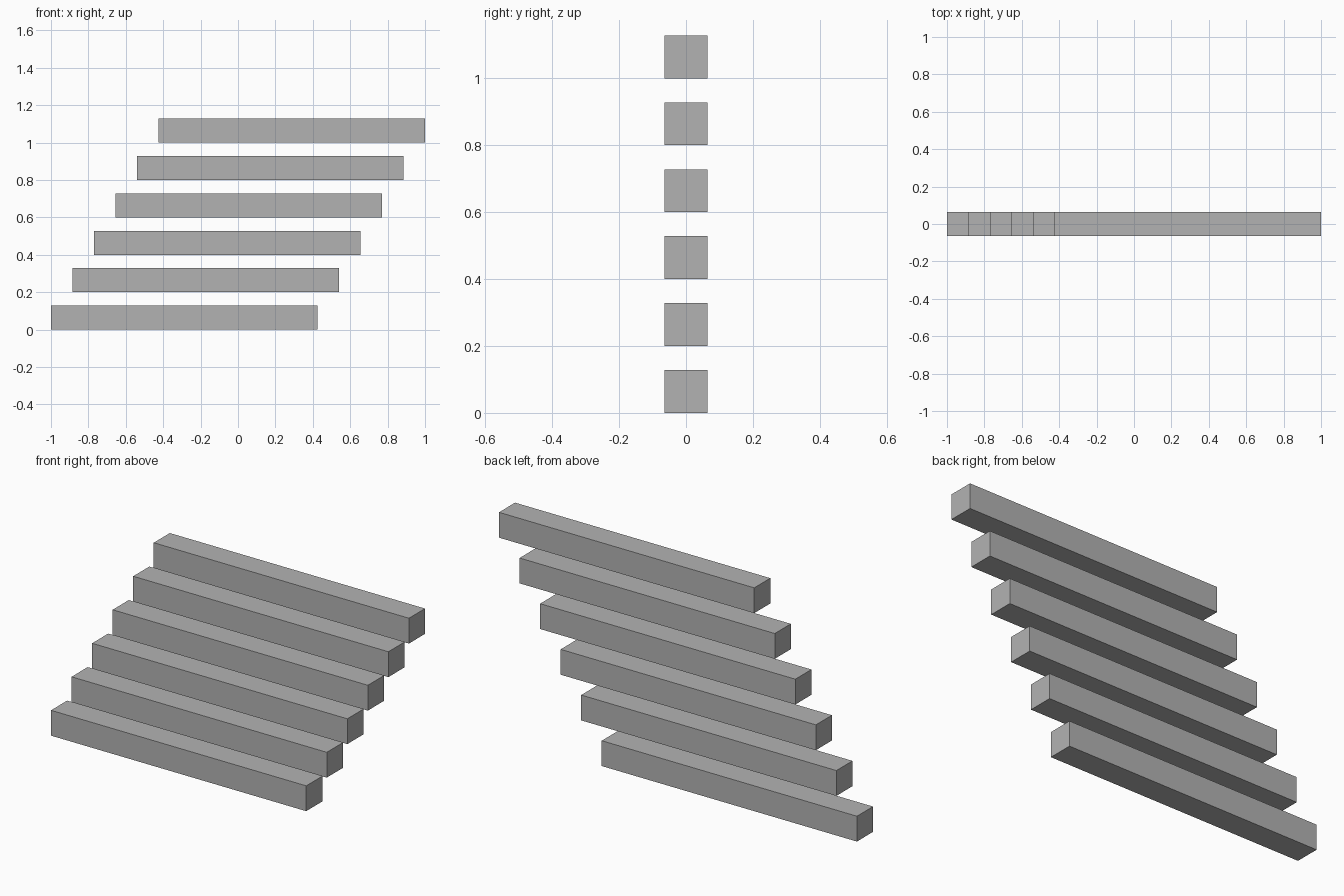
import bpy

# Remove the default cube
default = bpy.data.objects.get("Cube")
if default:
    bpy.data.objects.remove(default, do_unlink=True)

# Single grey colour
GREY = (0.45, 0.45, 0.45, 1.0)
grey = bpy.data.materials.new("plain_grey")
grey.use_nodes = True
grey.diffuse_color = GREY
grey.node_tree.nodes["Principled BSDF"].inputs["Base Color"].default_value = GREY

COUNT = 6
LENGTH = 1.426     # along x
THICK = 0.128      # square section
RISE = 0.2         # height between bars
SHIFT = (2 - LENGTH) / (COUNT - 1)


def add_bar(index):
    """One square bar, stepped up and toward +x."""
    x = -1 + LENGTH / 2 + index * SHIFT
    z = THICK / 2 + index * RISE
    bpy.ops.mesh.primitive_cube_add(size=1, location=(x, 0, z))
    bar = bpy.context.object
    bar.name = f"bar_{index + 1}"
    bar.scale = (LENGTH, THICK, THICK)
    bpy.ops.object.transform_apply(location=False, rotation=False, scale=True)
    bar.data.materials.append(grey)


# Stack of staggered bars
for i in range(COUNT):
    add_bar(i)
